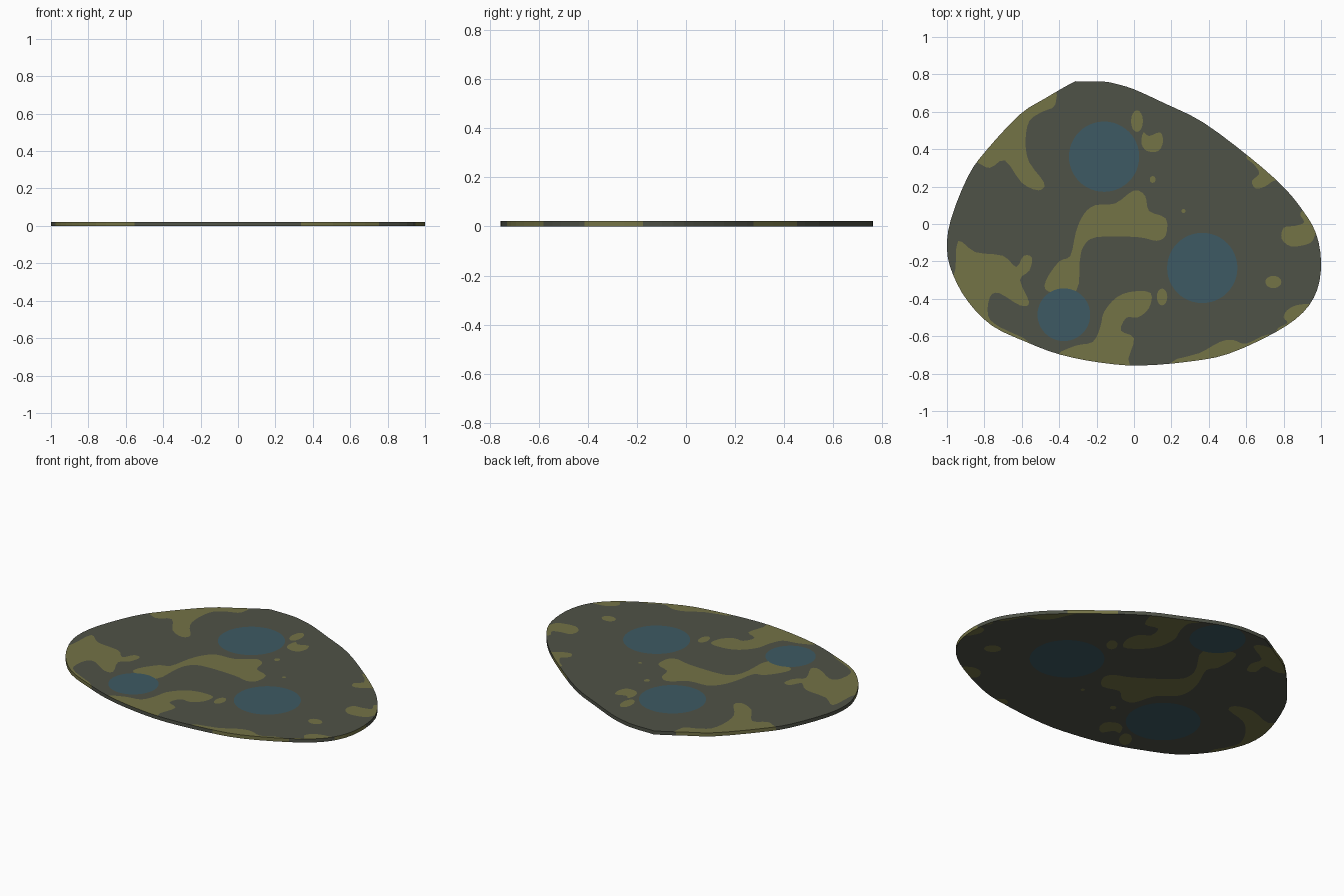
import bpy, bmesh, math
from mathutils import Vector, Matrix
from mathutils.geometry import delaunay_2d_cdt

if "Cube" in bpy.data.objects:
    bpy.data.objects.remove(bpy.data.objects["Cube"])

THICK = 0.022


def material(name, rgb):
    lin = [((c / 255 + 0.055) / 1.055) ** 2.4 for c in rgb]
    m = bpy.data.materials.new(name)
    m.diffuse_color = (*lin, 1)
    m.use_nodes = True
    m.node_tree.nodes["Principled BSDF"].inputs["Base Color"].default_value = m.diffuse_color
    return m


def smooth(pts, steps=3):
    """Closed Catmull-Rom curve through the points."""
    p = [Vector(q) for q in pts]
    n, out = len(p), []
    for i in range(n):
        a, b, c, d = p[i - 1], p[i], p[(i + 1) % n], p[(i + 2) % n]
        for s in range(steps):
            t = s / steps
            out.append(0.5 * (2 * b + (c - a) * t + (2 * a - 5 * b + 4 * c - d) * t * t
                              + (3 * b - a - 3 * c + d) * t ** 3))
    return out


def ellipse(x, y, rx, ry, n=16):
    return [Vector((x + rx * math.cos(math.tau * i / n), y + ry * math.sin(math.tau * i / n)))
            for i in range(n)]


def inside(pt, poly):
    hit = False
    for a, b in zip(poly, poly[1:] + poly[:1]):
        if (a.y > pt.y) != (b.y > pt.y):
            if pt.x < a.x + (pt.y - a.y) * (b.x - a.x) / (b.y - a.y):
                hit = not hit
    return hit


# Slab outline
outline = smooth([
    (-.33, .755), (-.29, .762), (-.17, .762), (-.1, .75), (0, .72), (.166, .644),
    (.37, .543), (.62, .356), (.797, .2), (.904, .07), (.973, -.05), (1, -.2),
    (.98, -.35), (.904, -.473), (.754, -.58), (.508, -.693), (.3, -.735), (.03, -.757),
    (-.18, -.741), (-.396, -.698), (-.583, -.628), (-.76, -.543), (-.888, -.414),
    (-.968, -.27), (-1, -.136), (-.979, .024), (-.888, .254), (-.79, .393),
    (-.61, .586), (-.476, .671)])

# Olive patches; those at the rim run past the outline and are trimmed by it
upper_left = smooth([
    (-.42, .64), (-.49, .60), (-.56, .55), (-.58, .44), (-.56, .33), (-.48, .22),
    (-.51, .18), (-.60, .22), (-.69, .34), (-.77, .30), (-.84, .33), (-.98, .4),
    (-.75, .75), (-.45, .78)])
lower_left = smooth([
    (-.94, -.09), (-.85, -.15), (-.70, -.17), (-.63, -.23), (-.59, -.17), (-.545, -.18),
    (-.56, -.25), (-.61, -.30), (-.56, -.42), (-.61, -.435), (-.72, -.37), (-.77, -.39),
    (-.78, -.49), (-.72, -.55), (-.55, -.64), (-.62, -.74), (-.85, -.65), (-1, -.45), (-.98, -.32),
    (-.955, -.24)])
centre = smooth([
    (-.31, -.04), (-.27, .05), (-.21, .10), (-.10, .11), (0, .18), (.06, .15), (.08, .07),
    (.17, .03), (.17, -.06), (.12, -.09), (.02, -.07), (-.2, -.07), (-.27, -.12),
    (-.29, -.2), (-.31, -.36), (-.46, -.36), (-.47, -.3), (-.40, -.2), (-.34, -.17)])
bottom = smooth([
    (-.41, -.70), (-.31, -.65), (-.22, -.63), (-.18, -.55), (-.16, -.47), (-.09, -.39),
    (0, -.36), (.09, -.37), (.08, -.45), (.02, -.5), (-.04, -.5), (-.07, -.57), (0, -.61),
    (-.03, -.72), (-.04, -.8), (-.38, -.78)])
hook = smooth([(.05, .49), (.08, .47), (.14, .49), (.155, .44), (.13, .39), (.07, .39), (.04, .43)])
right_top = smooth([(.60, .36), (.64, .32), (.67, .27), (.63, .23), (.65, .19), (.70, .20),
                    (.76, .235), (.87, .23), (.7, .40)])
right_mid = smooth([(.89, .06), (.91, .01), (.86, -.01), (.80, -.02), (.79, -.08), (.84, -.12),
                    (.92, -.11), (.955, -.09), (.975, -.05), (1.03, -.04), (.98, .1)])
right_low = smooth([(.89, -.43), (.82, -.46), (.80, -.50), (.82, -.53), (.76, -.57),
                    (.82, -.65), (1, -.45)])
bottom_right = smooth([(.2, -.74), (.35, -.69), (.46, -.63), (.53, -.62), (.60, -.64),
                       (.72, -.59), (.8, -.65), (.6, -.75), (.35, -.82)])
spots = [ellipse(.15, -.39, .028, .045), ellipse(.016, .55, .032, .058),
         ellipse(.10, .238, .016, .018), ellipse(.265, .07, .011, .011),
         ellipse(.745, -.31, .043, .033)]
olive = [upper_left, lower_left, centre, bottom, hook, right_top, right_mid,
         right_low, bottom_right] + spots

# Blue discs
blue = [ellipse(-.16, .36, .188, .188, 48), ellipse(.365, -.235, .188, .188, 48),
        ellipse(-.375, -.485, .141, .141, 48)]


def underside(p):
    """The pattern lies mirrored, turned and slightly larger on the underside."""
    return 1.115 * (Matrix.Rotation(math.radians(-36), 2) @ Vector((p.x, -p.y))) + Vector((-.09, -.087))


def sheet(bm, z, up, place=lambda p: p):
    """Cut a flat sheet along every loop and colour its cells by the patch they lie in."""
    greens = [[place(p) for p in loop] for loop in olive]
    blues = [[place(p) for p in loop] for loop in blue]
    verts, edges = [], []
    for loop in [outline] + greens + blues:
        k, n = len(verts), len(loop)
        verts += loop
        edges += [(k + i, k + (i + 1) % n) for i in range(n)]
    cut = delaunay_2d_cdt(verts, edges, [], 0, 1e-5)
    points, tris = cut[0], cut[2]
    bv = [bm.verts.new((p.x, p.y, z)) for p in points]
    for t in tris:
        mid = sum((points[i] for i in t), Vector((0, 0))) / len(t)
        if not inside(mid, outline):
            continue
        f = bm.faces.new([bv[i] for i in t])
        f.normal_update()
        if f.normal.z * up < 0:
            f.normal_flip()
        if any(inside(mid, p) for p in blues):
            f.material_index = 2
        elif any(inside(mid, p) for p in greens):
            f.material_index = 1


def rim_is_olive(m):
    if m.x > 0:
        return any(a < m.y < b for a, b in ((-.73, -.575), (-.415, -.18), (.28, .44)))
    if m.y < 0:
        return -.98 < m.x < -.54
    return any(inside(m * .98, p) for p in olive)


bm = bmesh.new()
sheet(bm, THICK, 1)
sheet(bm, 0, -1, underside)
bmesh.ops.delete(bm, geom=[v for v in bm.verts if not v.link_faces], context='VERTS')

# Rim wall; the outline runs clockwise seen from above
fine = []
for a, b in zip(outline, outline[1:] + outline[:1]):
    fine += [a, (a + b) / 2]
for a, b in zip(fine, fine[1:] + fine[:1]):
    f = bm.faces.new([bm.verts.new((p.x, p.y, z))
                      for p, z in ((a, 0), (a, THICK), (b, THICK), (b, 0))])
    f.normal_update()
    if f.normal.xy.dot(a) < 0:
        f.normal_flip()
    f.material_index = int(rim_is_olive((a + b) / 2))
bmesh.ops.remove_doubles(bm, verts=bm.verts, dist=1e-5)

me = bpy.data.meshes.new("ground_slab")
bm.to_mesh(me)
bm.free()
slab = bpy.data.objects.new("ground_slab", me)
bpy.context.collection.objects.link(slab)
for m in (material("dark grey green", (79, 82, 71)),
          material("olive", (116, 115, 70)),
          material("slate blue", (61, 90, 99))):
    me.materials.append(m)
